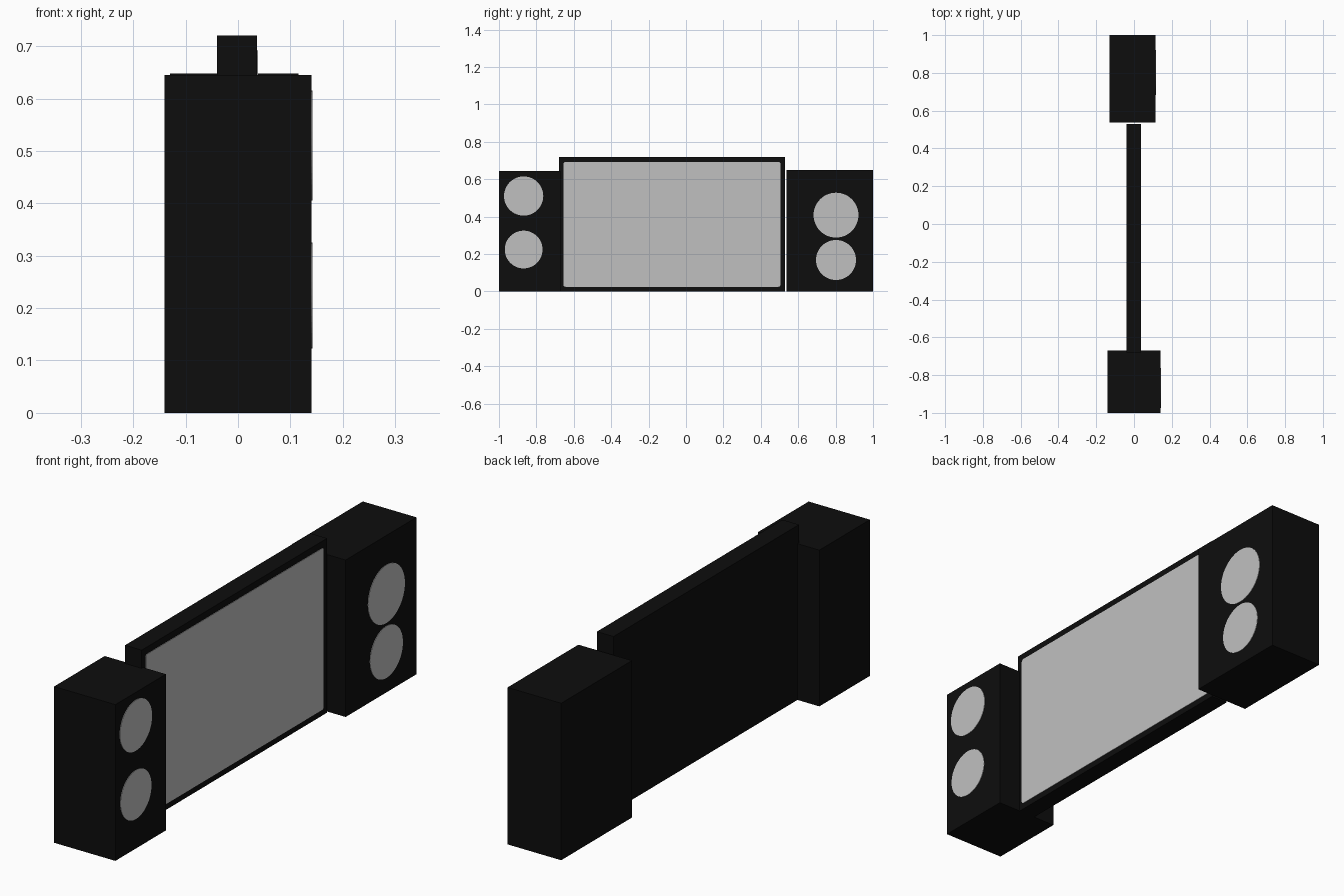
import bpy
import bmesh
from math import pi
from mathutils import Matrix

cube = bpy.data.objects.get("Cube")
if cube:
    bpy.data.objects.remove(cube, do_unlink=True)


def make_material(name, level):
    mat = bpy.data.materials.new(name)
    mat.use_nodes = True
    colour = (level, level, level, 1)
    mat.diffuse_color = colour
    mat.node_tree.nodes["Principled BSDF"].inputs["Base Color"].default_value = colour
    return mat


black = make_material("black casing", 0.004)
grey = make_material("light grey", 0.53)


def add_object(name, bm, mat):
    mesh = bpy.data.meshes.new(name)
    bm.to_mesh(mesh)
    bm.free()
    mesh.materials.append(mat)
    obj = bpy.data.objects.new(name, mesh)
    bpy.context.collection.objects.link(obj)
    return obj


def box(name, low, high, mat, corner=0):
    """Box between two corners; corner rounds the edges running along x."""
    bm = bmesh.new()
    size = [b - a for a, b in zip(low, high)]
    middle = [(a + b) / 2 for a, b in zip(low, high)]
    bmesh.ops.create_cube(bm, size=1, matrix=Matrix.Translation(middle) @ Matrix.Diagonal((*size, 1)))
    if corner:
        edges = [e for e in bm.edges if abs(e.verts[0].co.x - e.verts[1].co.x) > 1e-4]
        bmesh.ops.bevel(bm, geom=edges, offset=corner, segments=3, profile=0.5, affect='EDGES')
    return add_object(name, bm, mat)


def disc(name, x, y, z, radius):
    """Thin round plate lying on a face that looks towards +x."""
    bm = bmesh.new()
    place = Matrix.Translation((x, y, z)) @ Matrix.Rotation(pi / 2, 4, 'Y')
    bmesh.ops.create_cone(bm, cap_ends=True, segments=48, radius1=radius, radius2=radius,
                          depth=0.004, matrix=place)
    return add_object(name, bm, grey)


# Flat display panel with its screen
box("display_panel", (-0.04, -0.68, 0), (0.036, 0.53, 0.72), black)
box("screen", (0.034, -0.655, 0.025), (0.038, 0.505, 0.692), grey, corner=0.01)

# Speaker cabinets at either end
box("front_speaker", (-0.14, -1, 0), (0.14, -0.67, 0.645), black)
box("rear_speaker", (-0.13, 0.538, 0), (0.115, 1, 0.648), black)

# Speaker cones
disc("front_speaker_upper_cone", 0.14, -0.868, 0.51, 0.105)
disc("front_speaker_lower_cone", 0.14, -0.868, 0.224, 0.101)
disc("rear_speaker_upper_cone", 0.115, 0.802, 0.408, 0.12)
disc("rear_speaker_lower_cone", 0.115, 0.802, 0.168, 0.107)
